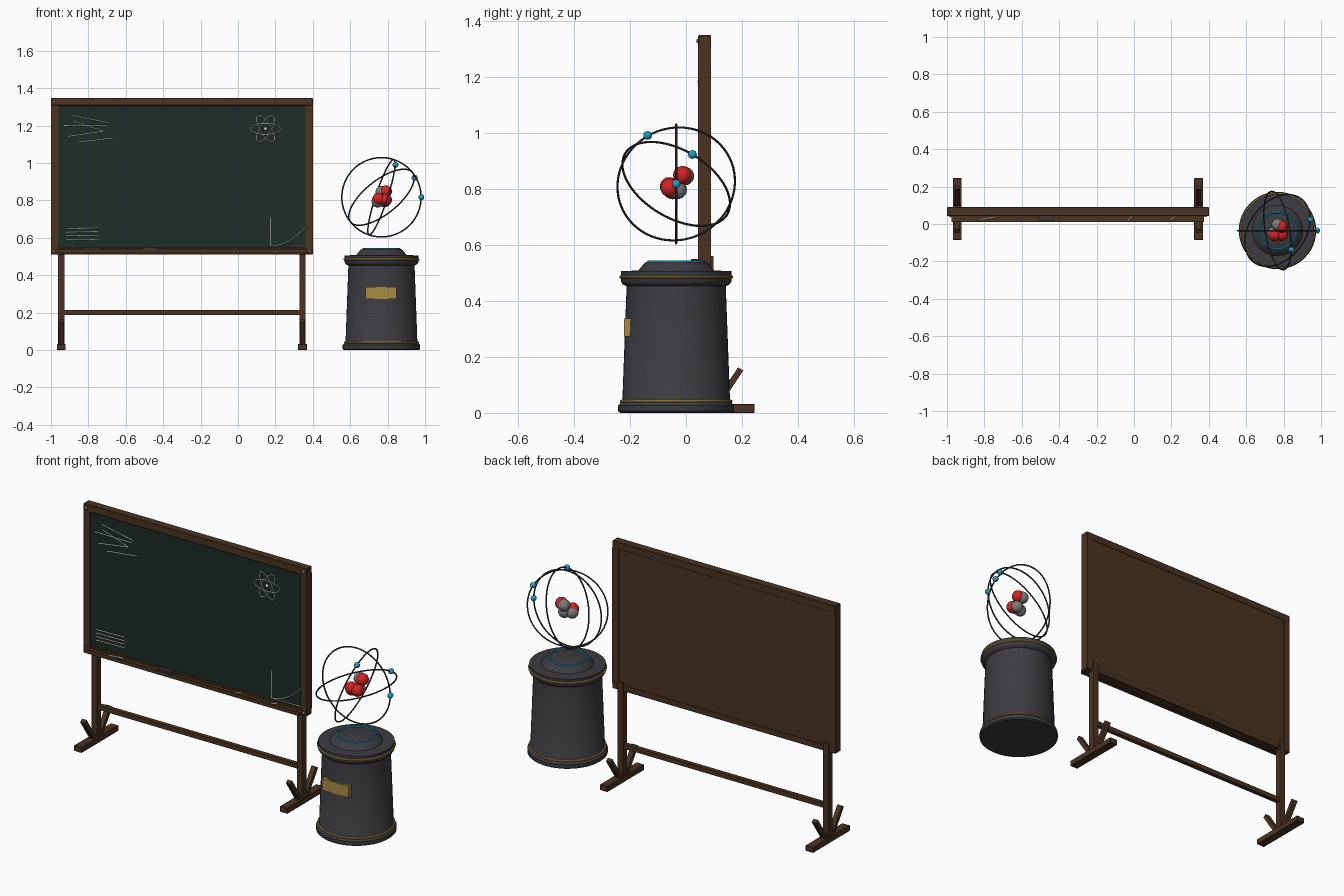
import bpy, bmesh, math
from mathutils import Vector

if "Cube" in bpy.data.objects:
    bpy.data.objects.remove(bpy.data.objects["Cube"])


def mat(name, r, g, b):
    m = bpy.data.materials.new(name)
    m.diffuse_color = (r, g, b, 1)
    m.use_nodes = True
    m.node_tree.nodes["Principled BSDF"].inputs["Base Color"].default_value = m.diffuse_color
    return m


WOOD = mat("dark_wood", .070, .034, .016)
GREEN = mat("board_green", .013, .027, .018)
CHALK = mat("chalk_white", .75, .75, .68)
CHAR = mat("charcoal", .046, .046, .053)
GOLD = mat("brass", .40, .26, .06)
CYAN = mat("cyan", .015, .33, .55)
RED = mat("red", .65, .016, .016)
GREY = mat("grey", .20, .20, .20)
STEEL = mat("dark_steel", .04, .04, .042)


def finish(name, m, smooth=False):
    o = bpy.context.object
    o.name = name
    o.data.materials.append(m)
    if smooth:
        bpy.ops.object.shade_smooth_by_angle(angle=math.radians(35))
    return o


def box(name, m, x, y, z, rot=(0, 0, 0), bevel=0):
    """Box from (min, max) pairs along each axis."""
    bpy.ops.mesh.primitive_cube_add(
        size=1, location=[(a + b) / 2 for a, b in (x, y, z)], rotation=rot)
    o = bpy.context.object
    o.scale = [b - a for a, b in (x, y, z)]
    bpy.ops.object.transform_apply(location=False, rotation=False, scale=True)
    if bevel:
        mod = o.modifiers.new("bevel", 'BEVEL')
        mod.width = bevel
        mod.segments = 1
    return finish(name, m)


def ball(name, m, loc, r):
    bpy.ops.mesh.primitive_uv_sphere_add(segments=20, ring_count=12, radius=r, location=loc)
    return finish(name, m, True)


def ring(name, m, loc, R, r, normal=(0, 0, 1)):
    rot = Vector(normal).to_track_quat('Z', 'Y').to_euler()
    bpy.ops.mesh.primitive_torus_add(location=loc, rotation=rot, major_radius=R,
                                     minor_radius=r, major_segments=64, minor_segments=8)
    return finish(name, m, True)


def lathe(name, m, profile, loc, n=48):
    """Closed solid of revolution from (radius, height) points."""
    bm = bmesh.new()
    rows = [[bm.verts.new((r * math.cos(2 * math.pi * i / n),
                           r * math.sin(2 * math.pi * i / n), z)) for i in range(n)]
            for r, z in profile]
    for a, b in zip(rows, rows[1:]):
        for i in range(n):
            j = (i + 1) % n
            bm.faces.new((a[i], a[j], b[j], b[i]))
    bm.faces.new(rows[0][::-1])
    bm.faces.new(rows[-1])
    me = bpy.data.meshes.new(name)
    bm.to_mesh(me)
    bm.free()
    o = bpy.data.objects.new(name, me)
    o.location = loc
    bpy.context.collection.objects.link(o)
    bpy.ops.object.select_all(action='DESELECT')
    bpy.context.view_layer.objects.active = o
    o.select_set(True)
    return finish(name, m, True)


def chalk(name, strokes, y=.049, width=.0025):
    """Thin raised strokes in the board plane from lists of (x, z)."""
    cu = bpy.data.curves.new(name, 'CURVE')
    cu.dimensions = '3D'
    cu.bevel_depth = width
    cu.bevel_resolution = 0
    cu.use_fill_caps = True
    for pts in strokes:
        s = cu.splines.new('POLY')
        s.points.add(len(pts) - 1)
        for p, (x, z) in zip(s.points, pts):
            p.co = (x, y, z, 1)
    cu.materials.append(CHALK)
    o = bpy.data.objects.new(name, cu)
    bpy.context.collection.objects.link(o)
    bpy.ops.object.select_all(action='DESELECT')
    bpy.context.view_layer.objects.active = o
    o.select_set(True)
    bpy.ops.object.convert(target='MESH')


# Board: backing, writing surface and frame
box("board_back", WOOD, (-.995, .395), (.06, .088), (.515, 1.343))
box("writing_surface", GREEN, (-.965, .365), (.05, .062), (.54, 1.31))
box("frame_top", WOOD, (-1, .4), (.043, .09), (1.306, 1.348), bevel=.003)
box("frame_bottom", WOOD, (-1, .4), (.043, .09), (.51, .546), bevel=.003)
for side, x in (("left", -1), ("right", .36)):
    box("frame_" + side, WOOD, (x, x + .04), (.0435, .0895), (.54, 1.31))
for x in (-.982, .382):
    for z in (.528, 1.327):
        ball("frame_bolt", GOLD, (x, .043, z), .007)

# Tray with eraser and chalk sticks
box("tray", WOOD, (-.975, .375), (.01, .045), (.52, .535))
box("tray_lip", WOOD, (-.975, .375), (.01, .016), (.533, .541))
box("eraser", STEEL, (-.51, -.43), (.018, .042), (.535, .55))
for x, length, ang in ((-.785, .08, .15), (-.02, .03, .7), (.205, .03, .6)):
    bpy.ops.mesh.primitive_cylinder_add(vertices=10, radius=.004, depth=length,
                                        location=(x, .03, .539), rotation=(0, math.pi / 2, ang))
    finish("chalk_stick", CHALK, True)

# Stand: posts, feet, splayed braces and cross bar
for x in (-.945, .345):
    box("post", WOOD, (x - .017, x + .017), (.062, .098), (.02, .56))
    box("foot", WOOD, (x - .024, x + .024), (-.085, .245), (0, .032), bevel=.002)
    for s in (-1, 1):
        yc = .08 + s * .072
        box("brace", WOOD, (x - .014, x + .014), (yc - .011, yc + .011), (.015, .17),
            rot=(-s * math.radians(34), 0, 0))
box("cross_bar", WOOD, (-.935, .335), (.068, .092), (.187, .213))

# Chalk drawings: notes, short lines, orbit sketch and graph
chalk("chalk_notes", [[(-.89, 1.255), (-.69, 1.215)], [(-.93, 1.202), (-.70, 1.20)],
                      [(-.88, 1.225), (-.72, 1.17)], [(-.91, 1.142), (-.72, 1.17)],
                      [(-.855, 1.112), (-.67, 1.133)]])
chalk("chalk_lines", [[(-.92, z), (-.745, z + .003)] for z in (.59, .61, .63, .65)])
orbits = []
for k in range(3):
    a = k * math.pi / 3
    pts = []
    for i in range(29):
        t = 2 * math.pi * i / 28
        u, v = .08 * math.cos(t), .03 * math.sin(t)
        pts.append((.147 + u * math.cos(a) - v * math.sin(a),
                    1.183 + u * math.sin(a) + v * math.cos(a)))
    orbits.append(pts)
chalk("chalk_orbits", orbits, width=.002)
ball("chalk_dot", CHALK, (.147, .05, 1.183), .009)
chalk("chalk_graph", [[(.175, .71), (.175, .556), (.36, .556)],
                      [(.175 + .185 * i / 10, .557 + .10 * (i / 10) ** 2) for i in range(11)]],
      width=.002)

# Pedestal
CX, CY = .767, -.035
lathe("pedestal", CHAR, [(.2, 0), (.207, .006), (.207, .026), (.2, .034), (.192, .046),
                         (.177, .452), (.19, .458), (.197, .468), (.197, .506),
                         (.135, .508), (.113, .535), (.106, .539)], (CX, CY, 0))
ring("lower_trim", GOLD, (CX, CY, .041), .195, .006)
ring("upper_trim", GOLD, (CX, CY, .485), .197, .006)
ring("glow_ring", CYAN, (CX, CY, .539), .098, .0055)
box("plaque", GOLD, (.682, .848), (-.222, -.192), (.272, .337))

# Orbit rings, each with one electron
C = Vector((CX, CY, .817))
for normal, e in (((0, 1, 0), (.213, 0, 0)),
                  ((.94, .15, -.31), (.075, -.102, .173)),
                  ((-.56, .42, .70), (.177, .058, .105))):
    ring("orbit_ring", STEEL, C, .212, .004, normal)
    ball("electron", CYAN, C + Vector(e), .0155)

# Nucleus
for p in ((.790, -.013, .848), (.790, -.058, .803), (.752, -.060, .808)):
    ball("proton", RED, p, .033)
for p in ((.768, -.004, .845), (.747, -.048, .795), (.783, -.030, .796)):
    ball("neutron", GREY, p, .033)
